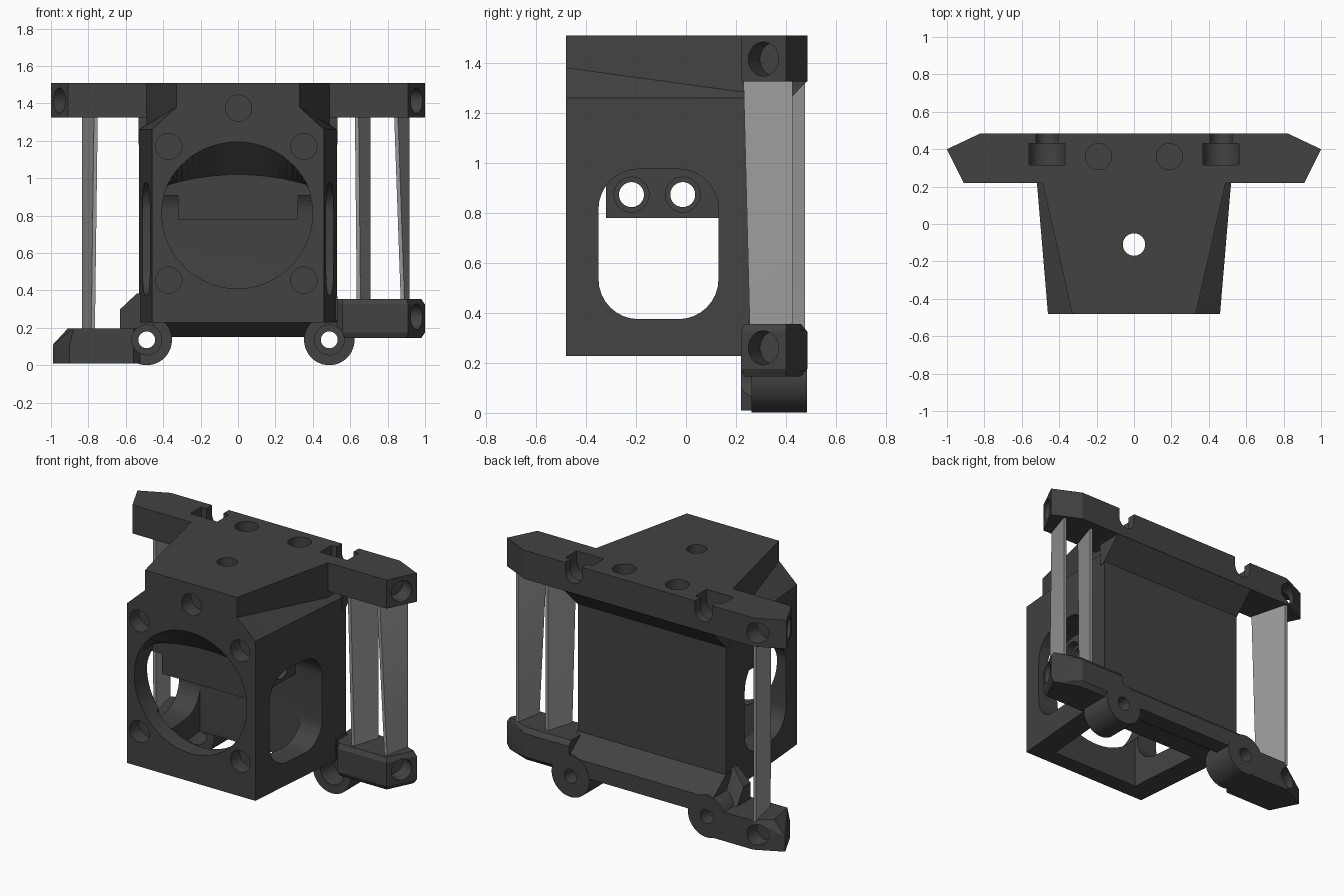
import bpy, bmesh, math
from mathutils import Vector

if "Cube" in bpy.data.objects:
    bpy.data.objects.remove(bpy.data.objects["Cube"])


def material(name, v):
    m = bpy.data.materials.new(name)
    m.diffuse_color = (v, v, v, 1)
    m.use_nodes = True
    m.node_tree.nodes["Principled BSDF"].inputs["Base Color"].default_value = m.diffuse_color
    return m


DARK = material("charcoal plastic", 0.055)
GREY = material("grey support", 0.33)


def finish(name, bm, mat=DARK):
    bmesh.ops.triangulate(bm, faces=bm.faces[:])
    bmesh.ops.recalc_face_normals(bm, faces=bm.faces[:])
    me = bpy.data.meshes.new(name)
    bm.to_mesh(me)
    bm.free()
    me.materials.append(mat)
    ob = bpy.data.objects.new(name, me)
    bpy.context.scene.collection.objects.link(ob)
    return ob


def hull(name, pts, mat=DARK):
    bm = bmesh.new()
    for p in pts:
        bm.verts.new(p)
    bmesh.ops.convex_hull(bm, input=bm.verts[:])
    bmesh.ops.delete(bm, geom=[v for v in bm.verts if not v.link_faces], context='VERTS')
    return finish(name, bm, mat)


def loft(name, rings):
    """Closed solid through a series of equal rings."""
    bm = bmesh.new()
    vs = [[bm.verts.new(p) for p in r] for r in rings]
    n = len(vs[0])
    for a, b in zip(vs, vs[1:]):
        for i in range(n):
            bm.faces.new((a[i], a[(i + 1) % n], b[(i + 1) % n], b[i]))
    bm.faces.new(vs[0])
    bm.faces.new(vs[-1])
    return finish(name, bm)


def prism(name, pts, axis, lo, hi):
    def ring(t):
        return [(t, p, q) if axis == 'x' else (p, t, q) if axis == 'y' else (p, q, t)
                for p, q in pts]
    return loft(name, [ring(lo), ring(hi)])


def box(name, x, y, z):
    return prism(name, [(x[0], y[0]), (x[1], y[0]), (x[1], y[1]), (x[0], y[1])], 'z', *z)


def rod(name, a, b, r, n=40):
    a, b = Vector(a), Vector(b)
    bm = bmesh.new()
    bmesh.ops.create_cone(bm, cap_ends=True, segments=n, radius1=r, radius2=r,
                          depth=(b - a).length)
    rot = (b - a).to_track_quat('Z', 'Y').to_matrix()
    for v in bm.verts:
        v.co = rot @ v.co + (a + b) / 2
    return finish(name, bm)


def measure(me):
    """Volume and number of open edges."""
    bm = bmesh.new()
    bm.from_mesh(me)
    res = bm.calc_volume(signed=True), sum(not e.is_manifold for e in bm.edges)
    bm.free()
    return res


def combine(ob, others, op):
    """Boolean each part in, keeping the first solver result that is sound."""
    sign = 1 if op == 'UNION' else -1
    for o in others:
        old = measure(ob.data)[0]
        mod = ob.modifiers.new("b", 'BOOLEAN')
        mod.object, mod.operation = o, op
        best = None
        for solver, extra in (('MANIFOLD', False), ('EXACT', False), ('EXACT', True)):
            mod.solver = solver
            mod.use_self = mod.use_hole_tolerant = extra
            bpy.context.view_layer.update()
            dg = bpy.context.evaluated_depsgraph_get()
            me = bpy.data.meshes.new_from_object(ob.evaluated_get(dg))
            vol, bad = measure(me)
            score = bad + (0 if (vol - old) * sign > 1e-6 else 1000)
            if best is None or score < best[0]:
                best = (score, me)
            if score == 0:
                break
        ob.modifiers.clear()
        ob.data = best[1]
        bpy.data.objects.remove(o)


# tapered housing with sloped shoulders and a narrower crown
S = (-1, 1)
pts = [(s * x, y, z) for s in S for x, y in ((.46, -.48), (.53, .35)) for z in (.228, 1.26)]
pts += [(s * x, y, z) for s in S for x, y, z in ((.33, -.48, 1.38), (.5, .35, 1.28))]
body = hull("housing", pts)
crown = hull("crown", [(s * x, y, z) for s in S for x, y in ((.33, -.48), (.49, .22), (.49, .34))
                       for z in (1.2, 1.51)])
combine(body, [crown], 'UNION')

# duct from the round front opening
N = 64
ang = [2 * math.pi * (i + .5) / N for i in range(N)]
front = [(-.004 + .403 * math.cos(a), -.5, .813 + .403 * math.sin(a)) for a in ang]
inner = [(x, -.319, min(z, 1.02 - .4 * x * x)) for x, y, z in front]
# rounded window running right through, except for the clamp block hanging inside
win = []
for cy, cz, a0 in ((-.03, .815, 0), (-.19, .815, 90), (-.19, .535, 180), (-.03, .535, 270)):
    for k in range(9):
        a = math.radians(a0 + k * 11.25)
        win.append((cy + .16 * math.cos(a), cz + .16 * math.sin(a)))
window = prism("window", win, 'x', -.7, .7)
combine(window, [box("block", (-.32, .32), (-.32, .3), (.78, 1.2))], 'DIFFERENCE')
# opening in the underside
under = hull("underside", [(s * x, y, z) for s in S for x, y in ((.32, -.37), (.36, .128))
                           for z in (.1, .7)])
cuts = [loft("duct", [front, inner]), window, under]
# cross holes through the clamp block
for y in (-.218, -.013):
    cuts.append(rod("cross_hole", (-.6, y, .873), (.6, y, .873), .05))
    cuts += [rod("cross_bore", (s * .27, y, .873), (s * .36, y, .873), .07) for s in S]
# blind front screw holes
for x, z in ((.003, 1.375), (-.37, 1.17), (.352, 1.17), (-.37, .455), (.352, .455)):
    cuts.append(rod("screw_hole", (x, -.6, z), (x, -.385, z), .07))
combine(body, cuts, 'DIFFERENCE')

# upper crossbar with tapered ends, and its sloped underside at the back
half = [(.91, .22), (1, .40), (.82, .485)]
outline = half + [(-x, y) for x, y in reversed(half)]
bar = prism("upper_bar", outline, 'z', 1.325, 1.51)
lip = prism("lip", [(.31, 1.18), (.34, 1.18), (.484, 1.326), (.484, 1.4), (.31, 1.4)],
            'x', -.532, .532)
combine(body, [bar, lip], 'UNION')

# lower crossbar, right arm, dropped left arm and its joining web
beam = prism("beam", [(.25, .24), (.37, .152), (.483, .152), (.483, .26), (.345, .37), (.25, .37)],
             'x', -.531, .531)
arm_r = hull("arm_right",
             [(x, y, z) for x, y in ((.90, .235), (.98, .40), (.82, .46), (.56, .235), (.5, .30),
                                     (.5, .46)) for z in (.146, .355)] +
             [(x, y, z) for x, y in half + [(.56, .22), (.5, .30), (.5, .484)]
              for z in (.175, .325)])
arm_l = hull("arm_left",
             [(-x, y, z) for x, y in ((.90, .22), (.99, .40), (.82, .484), (.56, .22), (.49, .30),
                                      (.49, .484)) for z in (.01, .11)] +
             [(-x, y, .197) for x, y in ((.88, .22), (.91, .40), (.80, .484), (.56, .22),
                                         (.49, .30), (.49, .484))])
web = hull("web", [(x, y, z) for x, z, y1 in ((-.63, .16, .40), (-.63, .30, .31), (-.54, .385, .28),
                                             (-.45, .385, .28), (-.45, .16, .40))
                   for y in (.24, y1)])
bosses = [rod("boss", (s * .488, .262, .136), (s * .488, .4845, .136), .135, 48) for s in S]
combine(body, [beam, arm_r, arm_l, web] + bosses, 'UNION')

# holes in the crossbars, bosses and top
cuts = [rod("top_hole", (0, -.11, 1.6), (0, -.11, .5), .06)]
for s in S:
    cuts.append(rod("boss_hole", (s * .488, 0, .136), (s * .488, .6, .136), .045))
    cuts.append(rod("boss_bore", (s * .488, .1, .136), (s * .488, .40, .136), .08))
    cuts.append(rod("top_bore", (s * .19, .36, 1.6), (s * .19, .36, 1.38), .07))
    # rounded notches for the screws at the rear edge
    x = s * .465
    for w, y0, y1 in ((.06, .41, .6), (.097, .315, .43)):
        prof = [(x + w, 1.6), (x - w, 1.6)]
        prof += [(x - w * math.cos(math.pi * k / 16), 1.45 - w * math.sin(math.pi * k / 16))
                 for k in range(17)]
        cuts.append(prism("notch", prof, 'y', y0, y1))
# end sockets bored square to the angled faces
for s, z in ((1, 1.415), (-1, 1.415), (1, .26)):
    cuts.append(rod("socket", (s * 1.045, .265, z), (s * .86, .357, z), .068))
for z in (1.415, .105):
    cuts.append(rod("rear_socket", (-.84, .6, z), (-.84, .38, z), .065))
combine(body, cuts, 'DIFFERENCE')

# thin slanted support plates between the bars
for name, s, xt, xb, y1, z0 in (("fin_inner", 1, .625, .635, .425, .345),
                                ("fin_outer", 1, .835, .87, .425, .345),
                                ("fin_left", -1, .75, .765, .475, .19)):
    pts = []
    for x, y, z in ((xt, .23, 1.33), (xb, .255, z0)):
        pts += [(s * x, y, z), (s * (x + .02), y, z),
                (s * (xt + .065), y1, z), (s * (xt + .083), y1, z)]
    hull(name, pts, GREY)

for ob in bpy.context.scene.objects:
    ob.select_set(True)
bpy.context.view_layer.objects.active = body
bpy.ops.object.shade_smooth_by_angle(angle=math.radians(18))
